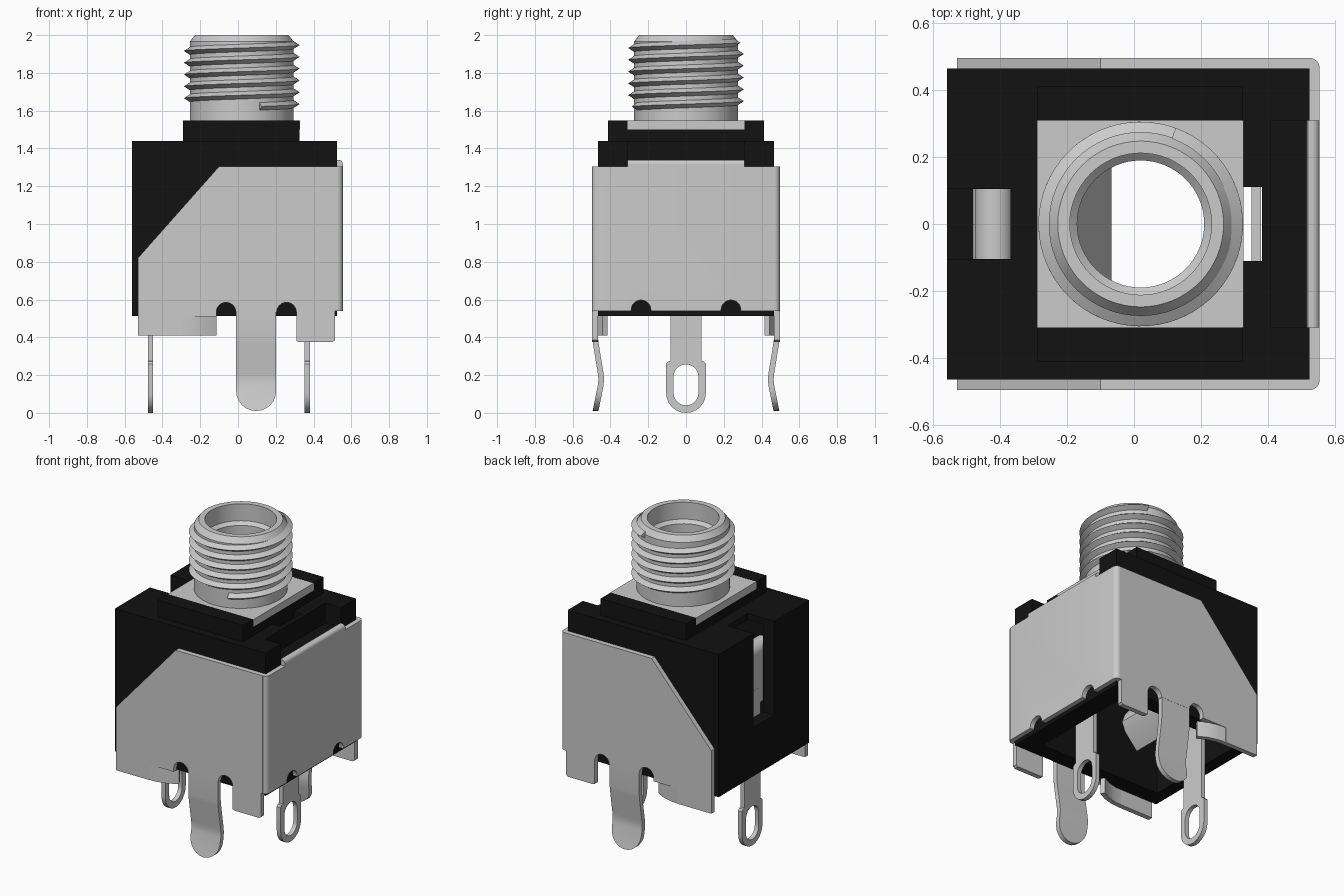
import bpy, bmesh, math
from mathutils import Vector

if "Cube" in bpy.data.objects:
    bpy.data.objects.remove(bpy.data.objects["Cube"])

black = bpy.data.materials.new("black_plastic")
black.diffuse_color = (0.006, 0.006, 0.006, 1)
black.use_nodes = True
black.node_tree.nodes["Principled BSDF"].inputs["Base Color"].default_value = black.diffuse_color
AX = {'x': lambda a, b, d: (d, a, b),
      'y': lambda a, b, d: (a, d, b),
      'z': lambda a, b, d: (a, b, d)}


def finish(name, bm, mat=None):
    bmesh.ops.recalc_face_normals(bm, faces=bm.faces)
    me = bpy.data.meshes.new(name)
    bm.to_mesh(me)
    bm.free()
    ob = bpy.data.objects.new(name, me)
    bpy.context.collection.objects.link(ob)
    if mat:
        me.materials.append(mat)
    return ob


def prism(name, outline, axis, lo, hi, mat=None):
    """Extrude a 2D outline along an axis."""
    bm = bmesh.new()
    n = len(outline)
    a = [bm.verts.new(AX[axis](u, v, lo)) for u, v in outline]
    b = [bm.verts.new(AX[axis](u, v, hi)) for u, v in outline]
    bm.faces.new(a)
    bm.faces.new(b)
    for i in range(n):
        j = (i + 1) % n
        bm.faces.new((a[i], a[j], b[j], b[i]))
    return finish(name, bm, mat)


def box(name, x0, x1, y0, y1, z0, z1, mat=None):
    return prism(name, [(x0, y0), (x1, y0), (x1, y1), (x0, y1)], 'z', z0, z1, mat)


def arc(cx, cy, r, a0, a1, n=12):
    return [(cx + r * math.cos(math.radians(a0 + (a1 - a0) * i / n)),
             cy + r * math.sin(math.radians(a0 + (a1 - a0) * i / n))) for i in range(n + 1)]


def circle(cx, cy, r, n=64):
    return arc(cx, cy, r, 0, 360, n)[:-1]


def capsule(c, half, z0, z1):
    return arc(c, z0 + half, half, 180, 360) + arc(c, z1 - half, half, 0, 180)


def ribbon(path, t):
    """Outline of constant thickness around a 2D path."""
    pts = [Vector(p) for p in path]
    left, right = [], []
    for i, p in enumerate(pts):
        d = (pts[min(i + 1, len(pts) - 1)] - pts[max(i - 1, 0)]).normalized()
        n = Vector((-d.y, d.x)) * t / 2
        left.append(tuple(p + n))
        right.append(tuple(p - n))
    return left + right[::-1]


def boolean(ob, tool, op='DIFFERENCE'):
    m = ob.modifiers.new("bool", 'BOOLEAN')
    m.operation, m.object = op, tool
    m.solver = 'EXACT'
    bpy.ops.object.select_all(action='DESELECT')
    bpy.context.view_layer.objects.active = ob
    ob.select_set(True)
    bpy.ops.object.modifier_apply(modifier=m.name)
    bpy.data.objects.remove(tool, do_unlink=True)
    return ob


# Black housing: box with open-bottom cavity, bore, contact slots and lip recess
CX = 0.02
housing = box("housing", -0.56, 0.525, -0.465, 0.465, 0.513, 1.44, black)
boolean(housing, box("cut", -0.48, 0.40, -0.36, 0.36, 0.4, 1.40))
boolean(housing, prism("cut", circle(CX, 0, 0.195), 'z', 1.3, 1.6))
boolean(housing, box("cut", -0.6, -0.37, -0.105, 0.105, 0.83, 1.6))
boolean(housing, box("cut", 0.325, 0.383, -0.11, 0.11, 1.2, 1.6))
boolean(housing, box("cut", 0.41, 0.6, -0.31, 0.31, 1.31, 1.6))

# Raised seat with side rails that hold the bushing flange
seat = box("flange_seat", -0.29, 0.325, -0.31, 0.31, 1.435, 1.50, black)
boolean(seat, prism("cut", circle(CX, 0, 0.195), 'z', 1.3, 1.6))
for s, side in ((-1, "front"), (1, "back")):
    y = sorted((s * 0.31, s * 0.412))
    box(side + "_rail", -0.29, 0.325, y[0], y[1], 1.435, 1.548, black)

# Bushing flange and hollow threaded bushing
flange = box("bushing_flange", -0.29, 0.328, -0.31, 0.31, 1.50, 1.547)
boolean(flange, prism("cut", circle(CX, 0, 0.20), 'z', 1.4, 1.6))
prof = [(0.19, 1.44), (0.19, 1.87), (0.212, 1.89), (0.212, 2.0), (0.248, 2.0),
        (0.275, 1.965), (0.275, 1.53), (0.21, 1.53), (0.195, 1.44)]
bm = bmesh.new()
N = 64
rings = [[bm.verts.new((CX + r * math.cos(2 * math.pi * i / N), r * math.sin(2 * math.pi * i / N), z))
          for r, z in prof] for i in range(N)]
for i in range(N):
    for k in range(len(prof)):
        l = (k + 1) % len(prof)
        a, b = rings[i], rings[(i + 1) % N]
        bm.faces.new((a[k], b[k], b[l], a[l]))
finish("bushing", bm)

# Helical thread with a triangular section
bm = bmesh.new()
steps, prev = 350, None
t0, t1 = math.radians(-70), math.radians(5 * 360 + 70)
for i in range(steps + 1):
    t = t0 + (t1 - t0) * i / steps
    z = 1.635 + 0.0625 * t / (2 * math.pi)
    cur = [bm.verts.new((CX + r * math.cos(t), r * math.sin(t), z + dz))
           for r, dz in ((0.272, -0.022), (0.306, 0), (0.272, 0.022))]
    if prev:
        for k in range(3):
            l = (k + 1) % 3
            bm.faces.new((prev[k], prev[l], cur[l], cur[k]))
    else:
        bm.faces.new(cur)
    prev = cur
bm.faces.new(prev)
finish("thread", bm)

# Metal shield: two side panels, each with a bent leg and a curled tab
panel = ([(-0.53, 0.41), (-0.29, 0.41), (-0.29, 0.51), (-0.115, 0.51)]
         + arc(-0.063, 0.533, 0.052, 180, 0) + arc(0.257, 0.533, 0.052, 180, 0)
         + [(0.309, 0.38), (0.325, 0.375), (0.50, 0.375), (0.514, 0.385), (0.514, 0.54),
            (0.526, 0.54), (0.526, 1.305), (-0.10, 1.305), (-0.53, 0.82)])
leg_path = [(0.481, 0.60), (0.481, 0.40), (0.478, 0.37), (0.452, 0.21),
            (0.449, 0.18), (0.451, 0.15), (0.475, 0.03), (0.481, 0.0)]
tab_path = [(-0.30, 0.481), (-0.24, 0.477), (-0.18, 0.461), (-0.12, 0.43)]
for s, side in ((-1, "front"), (1, "back")):
    prism(side + "_shield_panel", panel, 'y', s * 0.465, s * 0.497)
    leg = prism(side + "_leg", ribbon([(s * y, z) for y, z in leg_path], 0.03), 'x', -0.05, 0.25)
    boolean(leg, prism("cut", capsule(0.096, 0.106, 0.01, 0.75), 'y', -0.7, 0.7), 'INTERSECT')
    prism(side + "_curled_tab", ribbon([(x, s * y) for x, y in tab_path], 0.03), 'z', 0.41, 0.512)

# Shield end panel with rounded corners, two bottom reliefs and a top lip
end = prism("end_shield_panel",
            [(0.524, -0.497)] + arc(0.525, -0.467, 0.03, -90, 0, 6)
            + arc(0.525, 0.467, 0.03, 0, 90, 6) + [(0.524, 0.497), (0.524, 0.466), (0.525, 0.465),
                                                  (0.525, -0.465), (0.524, -0.466)], 'z', 0.54, 1.305)
for y in (-0.238, 0.238):
    boolean(end, prism("cut", circle(y, 0.545, 0.052, 32), 'x', 0.4, 0.7))
prism("shield_lip", [(0.555, 1.30), (0.555, 1.318)] + arc(0.533, 1.318, 0.022, 0, 90, 6)
      + [(0.52, 1.34), (0.515, 1.30)], 'y', -0.31, 0.31)

# Solder terminals: stem widening into a looped eye
eye = [(-0.082, 1.0), (-0.082, 0.275), (-0.095, 0.272), (-0.105, 0.26)] \
    + arc(0, 0.105, 0.105, 180, 360) + [(0.105, 0.26), (0.095, 0.272), (0.082, 0.275), (0.082, 1.0)]
for name, x in (("left_terminal", -0.463), ("right_terminal", 0.366)):
    ob = prism(name, eye, 'x', x - 0.014, x + 0.014)
    boolean(ob, prism("cut", capsule(0, 0.066, 0.04, 0.257), 'x', x - 0.1, x + 0.1))

# Contact blades inside: hairpin spring on the left, upright on the right
prism("left_contact_spring",
      ribbon([(-0.463, 0.9), (-0.463, 1.20)] + arc(-0.418, 1.22, 0.045, 180, 30, 8)
             + [(-0.34, 1.12), (-0.10, 0.82), (-0.08, 0.77), (-0.10, 0.72), (-0.19, 0.62)], 0.026),
      'y', -0.19, 0.19)
prism("right_contact_blade", ribbon([(0.366, 0.60), (0.366, 1.36)], 0.028), 'y', -0.11, 0.11)

# Smooth curved areas, keep sharp edges
bpy.ops.object.select_all(action='SELECT')
bpy.ops.object.shade_smooth_by_angle(angle=math.radians(30))
